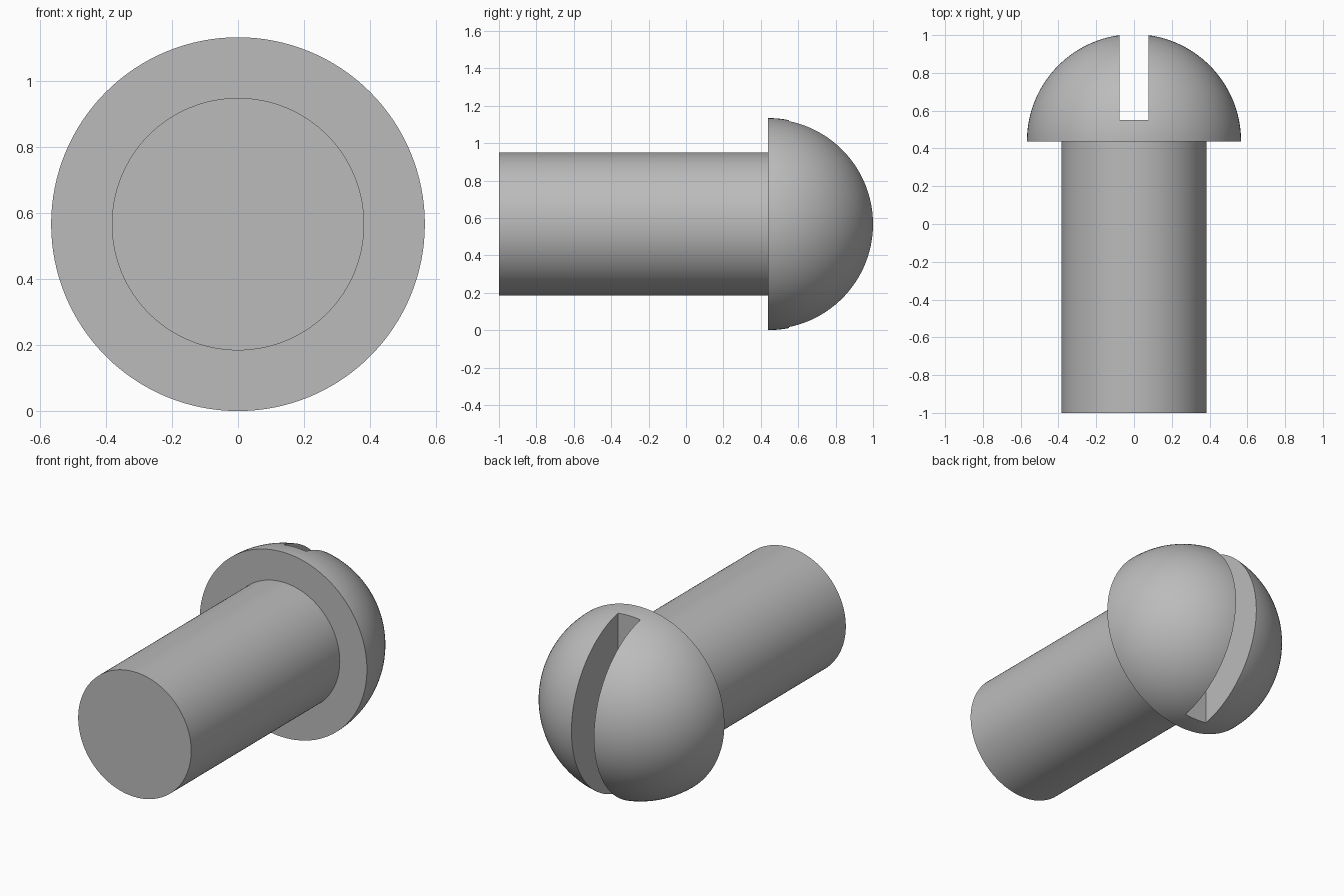
import bpy, bmesh
from math import sin, cos, pi, tau, radians
from mathutils import Vector

cube = bpy.data.objects.get("Cube")
if cube:
    bpy.data.objects.remove(cube, do_unlink=True)

HEAD_R, SHANK_R = 0.567, 0.383
SEAT_Y, END_Y = 0.438, -1.0
SLOT_HALF, SLOT_FLOOR = 0.076, 0.55
SIDES, RINGS = 128, 32

steel = bpy.data.materials.new("grey_steel")
steel.use_nodes = True
colour = (0.5, 0.5, 0.5, 1.0)
steel.diffuse_color = colour
steel.node_tree.nodes["Principled BSDF"].inputs["Base Color"].default_value = colour


def add_object(name, bm):
    bmesh.ops.recalc_face_normals(bm, faces=bm.faces)
    mesh = bpy.data.meshes.new(name)
    bm.to_mesh(mesh)
    bm.free()
    mesh.materials.append(steel)
    obj = bpy.data.objects.new(name, mesh)
    bpy.context.collection.objects.link(obj)
    return obj


# Shank and domed head: one profile (radius, y) turned about the y axis
profile = [(SHANK_R, END_Y), (SHANK_R, SEAT_Y)]
for i in range(RINGS + 1):
    a = i / RINGS * pi / 2
    profile.append((HEAD_R * cos(a), SEAT_Y + HEAD_R * sin(a)))
bm = bmesh.new()
verts = [bm.verts.new((r, y, HEAD_R)) for r, y in profile]
edges = [bm.edges.new(pair) for pair in zip(verts, verts[1:])]
bmesh.ops.spin(bm, geom=verts + edges, cent=(0, 0, HEAD_R), axis=(0, 1, 0),
               angle=tau, steps=SIDES, use_duplicate=False)
bmesh.ops.remove_doubles(bm, verts=bm.verts, dist=0.0001)
# Flat shank end
bmesh.ops.contextual_create(bm, geom=[e for e in bm.edges if e.is_boundary])
screw = add_object("slotted_screw", bm)

# Slot cutter through the full height of the head
bm = bmesh.new()
bmesh.ops.create_cube(bm, size=1)
bmesh.ops.scale(bm, vec=(2 * SLOT_HALF, 1, 2), verts=bm.verts)
bmesh.ops.translate(bm, vec=Vector((0, SLOT_FLOOR + 0.5, HEAD_R)), verts=bm.verts)
cutter = add_object("slot_cutter", bm)
cutter.hide_render = True

bpy.context.view_layer.objects.active = screw
cut = screw.modifiers.new("slot", 'BOOLEAN')
cut.operation = 'DIFFERENCE'
cut.solver = 'EXACT'
cut.object = cutter
bpy.ops.object.modifier_apply(modifier=cut.name)
bpy.data.objects.remove(cutter, do_unlink=True)

# Smooth curved surfaces, crisp edges
bpy.ops.object.select_all(action='DESELECT')
screw.select_set(True)
bpy.ops.object.shade_smooth_by_angle(angle=radians(30))
